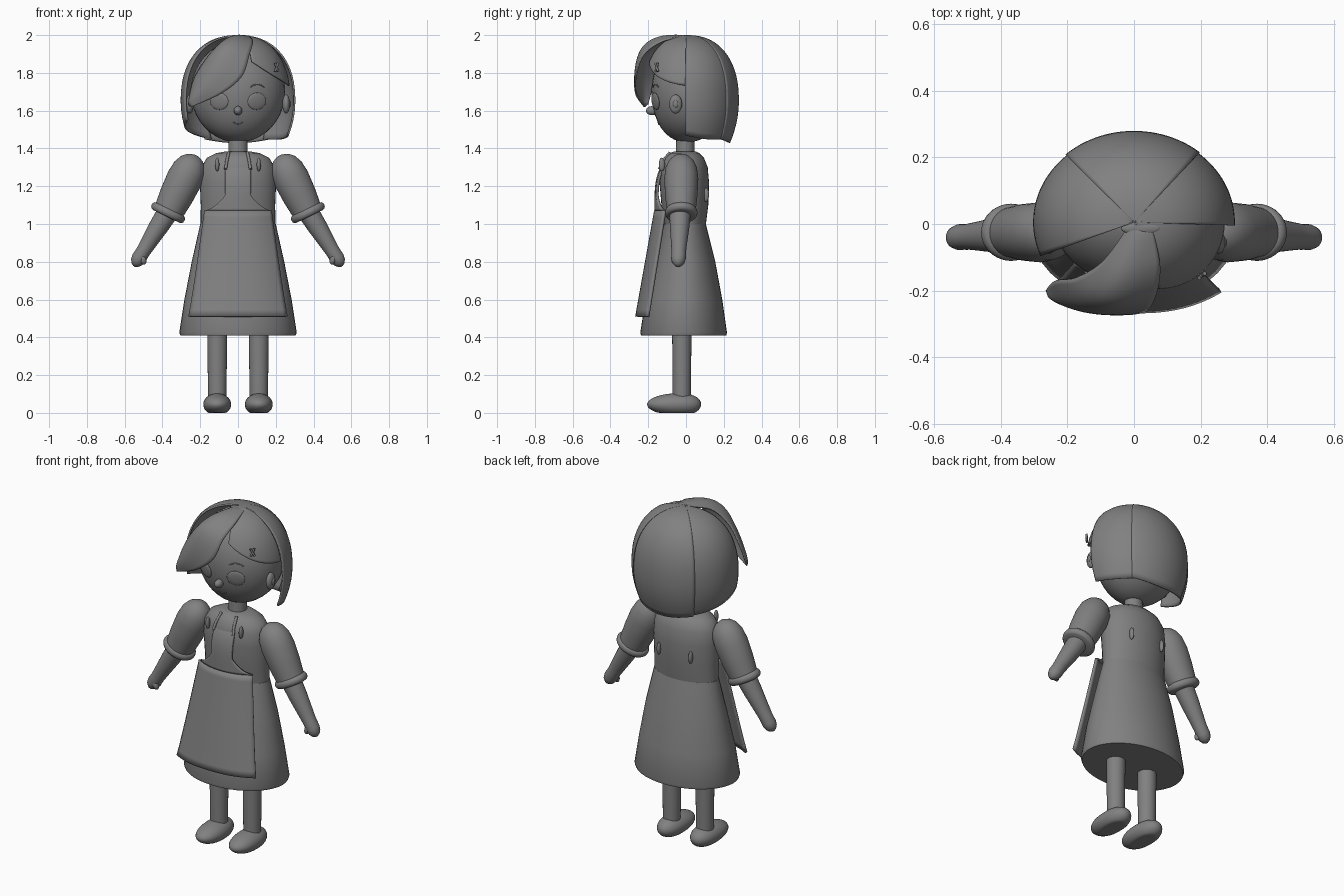
import bpy, bmesh, math
from mathutils import Vector, Matrix

cube = bpy.data.objects.get("Cube")
if cube:
    bpy.data.objects.remove(cube, do_unlink=True)

grey = bpy.data.materials.new("plain_grey")
grey.use_nodes = True
COLOUR = (0.22, 0.22, 0.22, 1)
grey.diffuse_color = COLOUR
grey.node_tree.nodes["Principled BSDF"].inputs["Base Color"].default_value = COLOUR


def finish(name, bm, angle=40):
    bmesh.ops.recalc_face_normals(bm, faces=bm.faces)
    mesh = bpy.data.meshes.new(name)
    bm.to_mesh(mesh)
    bm.free()
    mesh.materials.append(grey)
    ob = bpy.data.objects.new(name, mesh)
    bpy.context.collection.objects.link(ob)
    bpy.ops.object.select_all(action='DESELECT')
    ob.select_set(True)
    bpy.context.view_layer.objects.active = ob
    bpy.ops.object.shade_smooth_by_angle(angle=math.radians(angle))
    return ob


def loft(name, rows, place=Matrix(), n=40):
    """Stacked ellipses: rows of (z, half width, front y, back y), capped."""
    bm = bmesh.new()
    rings = []
    for z, rx, yf, yb in rows:
        ring = []
        for i in range(n):
            a = math.tau * i / n
            p = Vector((rx * math.cos(a), (yf + yb) / 2 + (yb - yf) / 2 * math.sin(a), z))
            ring.append(bm.verts.new(place @ p))
        rings.append(ring)
    for lo, hi in zip(rings, rings[1:]):
        for i in range(n):
            j = (i + 1) % n
            bm.faces.new((lo[i], lo[j], hi[j], hi[i]))
    bm.faces.new(rings[0][::-1])
    bm.faces.new(rings[-1])
    return finish(name, bm)


def ball(name, centre, radii, turn=Matrix(), shape=None):
    bm = bmesh.new()
    bmesh.ops.create_uvsphere(bm, u_segments=32, v_segments=20, radius=1)
    for v in bm.verts:
        if shape:
            v.co = shape(v.co)
        v.co = turn @ Vector(c * r for c, r in zip(v.co, radii)) + Vector(centre)
    return finish(name, bm)


def sheet(name, fn, nu, nv, thick):
    """Thin shell over fn(u, v) with u and v from 0 to 1."""
    bm = bmesh.new()
    grid = [[bm.verts.new(fn(i / nu, j / nv)) for i in range(nu + 1)] for j in range(nv + 1)]
    for j in range(nv):
        for i in range(nu):
            bm.faces.new((grid[j][i], grid[j][i + 1], grid[j + 1][i + 1], grid[j + 1][i]))
    ob = finish(name, bm)
    mod = ob.modifiers.new("thickness", 'SOLIDIFY')
    mod.thickness = thick
    mod.offset = 0
    return ob


def cord(name, points, radius):
    curve = bpy.data.curves.new(name, 'CURVE')
    curve.dimensions = '3D'
    curve.bevel_depth = radius
    curve.use_fill_caps = True
    curve.materials.append(grey)
    line = curve.splines.new('POLY')
    line.points.add(len(points) - 1)
    for p, co in zip(line.points, points):
        p.co = (*co, 1)
    ob = bpy.data.objects.new(name, curve)
    bpy.context.collection.objects.link(ob)


def along(points, t):
    """Smooth point on a path, t from 0 to 1."""
    s = t * (len(points) - 1)
    k = min(int(s), len(points) - 2)
    p = [Vector(points[max(0, min(len(points) - 1, k + d))]) for d in (-1, 0, 1, 2)]
    f = s - k
    return p[1] + 0.5 * f * (p[2] - p[0] + f * (2 * p[0] - 5 * p[1] + 4 * p[2] - p[3]
                             + f * (3 * (p[1] - p[2]) + p[3] - p[0])))


# Dress and neck
loft("skirt", [(0.41, .305, -.238, .213), (0.425, .311, -.242, .217), (0.6, .284, -.215, .192),
               (0.8, .245, -.165, .155), (1.0, .2, -.115, .105)])
loft("bodice", [(.98, .198, -.112, .103), (1.1, .197, -.13, .118), (1.22, .202, -.14, .122),
                (1.3, .195, -.135, .115), (1.35, .165, -.115, .095), (1.375, .115, -.09, .07),
                (1.385, .06, -.06, .05)])
loft("neck", [(1.36, .052, -.055, .045), (1.48, .05, -.05, .045)])


# Apron hanging ahead of the skirt, with a narrow bib
def apron(u, v):
    z = 0.51 + 0.56 * v
    half = 0.26 - 0.085 * v ** 0.9
    s = 2 * u - 1
    front = -0.262 + 0.1 * v
    return (half * s, front + (0.062 - 0.01 * v) * abs(s) ** 2.5, z)


def bib(u, v):
    half = 0.175 - 0.108 * min(1, v * 3) ** 0.6
    s = 2 * u - 1
    return (half * s, -0.160 + 0.04 * v ** 4 + 1.7 * (half * s) ** 2, 1.07 + 0.24 * v)


sheet("apron_skirt", apron, 24, 16, 0.014)
sheet("apron_bib", bib, 16, 20, 0.014)

# Head with a gently narrowed chin
HEAD = Vector((0, 0.03, 1.70))
SIZE = Vector((0.25, 0.213, 0.268))
ball("head", HEAD, SIZE, shape=lambda c: Vector((c.x, c.y - 0.12 * max(0, -c.z) ** 2, c.z)))


def face_y(x, z, out=0.0):
    c = max(-1, min(0, (z - HEAD.z) / SIZE.z))
    r = 1 - (x / SIZE.x) ** 2 - ((z - HEAD.z) / SIZE.z) ** 2
    return HEAD.y - SIZE.y * (math.sqrt(max(0, r)) + 0.12 * c * c) - out


def face_line(name, x0, x1, z, bow, radius):
    pts = []
    for i in range(9):
        t = i / 8
        x = x0 + (x1 - x0) * t
        h = z + bow * (1 - (2 * t - 1) ** 2)
        pts.append((x, face_y(x, h), h))
    cord(name, pts, radius)


ball("nose", (0, -0.178, 1.60), (.022, .034, .024))
face_line("mouth", -.026, .026, 1.54, -.012, .003)

# Mirrored parts
for side, s in (("left", 1), ("right", -1)):
    eye = Vector((s * 0.1, 0, 1.65))
    eye.y = face_y(eye.x, eye.z)
    n = Vector((eye.x / SIZE.x ** 2, (eye.y - HEAD.y) / SIZE.y ** 2, (eye.z - HEAD.z) / SIZE.z ** 2))
    turn = n.to_track_quat('Z', 'Y').to_matrix()
    ball(side + "_eye", eye, (.052, .046, .01), turn)
    face_line(side + "_eyebrow", s * .065, s * .14, 1.725, .014, .003)
    ball(side + "_ear", (s * .255, -.055, 1.635), (.02, .034, .05))
    ball(side + "_ear_inner", (s * .272, -.055, 1.635), (.008, .014, .02))

    # Straps and their buttons
    cord(side + "_strap", [(s * .066, -.14, 1.29), (s * .06, -.125, 1.33), (s * .05, -.085, 1.378)], .008)
    ball(side + "_front_button", (s * .11, -.128, 1.315), (.011, .016, .036))
    ball(side + "_back_button", (s * .105, .106, 1.155), (.011, .016, .036))

    # Sleeve, cuff, forearm and hand
    tilt = Matrix.Rotation(-s * math.radians(26), 4, 'Y')
    cuff = Matrix.Translation((s * .37, -.025, 1.06)) @ tilt
    loft(side + "_sleeve", [(d, r, -r * .95, r * .95) for d, r in
         ((-.01, .078), (.1, .09), (.2, .095), (.26, .088), (.3, .07), (.325, .045), (.338, .01))], cuff)
    loft(side + "_cuff", [(.022 * math.sin(a), .078 + .019 * math.cos(a),
                           -.07 - .016 * math.cos(a), .07 + .016 * math.cos(a))
                          for a in (-1.5, -1, -.5, 0, .5, 1, 1.5)], cuff)
    arm = Matrix.Translation((s * .355, -.03, 1.09)) @ Matrix.Rotation(-s * math.radians(32), 4, 'Y')
    loft(side + "_forearm", [(-d, r, -r - d * .03, r - d * .03) for d, r in
         ((0, .058), (.12, .052), (.22, .043), (.28, .038), (.32, .039), (.345, .033),
          (.362, .02), (.37, .005))], arm)
    ball(side + "_thumb", (s * .503, -.06, .812), (.017, .018, .028),
         Matrix.Rotation(s * .3, 3, 'Y'))

    # Leg and shoe
    loft(side + "_leg", [(.05, .048, -.07, .025), (.5, .054, -.074, .03)],
         Matrix.Translation((s * .11, 0, 0)))
    ball(side + "_shoe", (s * .11, -.063, .045), (.074, .143, .058), shape=lambda c: Vector(
        (c.x, math.copysign(abs(c.y) ** .85, c.y), max(c.z * (1 + .15 * c.y), -.775))))


# Hair panels on a domed surface around the head
def dome(az, z, grow):
    r = (1 - min(1, abs(z - 1.65) / 0.345) ** 2.3) ** (1 / 2.3)
    if z < 1.65:
        r = 1 - 3.6 * (1.65 - z) ** 2
    a = math.radians(az)
    return Vector((.303 * r * grow * math.cos(a), .005 + .27 * r * grow * math.sin(a), z))


def panel(name, az0, az1, low0, low1, grow, dip=0.0):
    def fn(u, v):
        low = low0 + (low1 - low0) * u - dip * math.sin(math.pi * u)
        top = 1.995
        z = low + (top - low) * math.sin(v * math.pi / 2)
        return dome(az0 + (az1 - az0) * u, z, grow)
    sheet(name, fn, 24, 28, 0.01)


panel("back_hair", 50, 132, 1.45, 1.45, 1.0, .02)
panel("left_hair", -2, 58, 1.47, 1.45, .985, .01)
panel("right_hair", 124, 202, 1.45, 1.55, .985, .01)
panel("left_fringe", -72, 5, 1.86, 1.73, .9, .03)

# Large swept fringe lofted between two edges
INNER = [(-.01, 0, 1.992), (-.09, -.11, 1.955), (-.17, -.16, 1.87), (-.235, -.17, 1.76), (-.262, -.2, 1.635)]
OUTER = [(.055, -.015, 1.992), (.078, -.13, 1.965), (.06, -.225, 1.895), (.02, -.265, 1.78),
         (-.09, -.265, 1.69), (-.25, -.22, 1.62)]


def swept(u, v):
    bulge = Vector((-.035, -.04, .035)) * (math.sin(math.pi * u) * math.sin(math.pi * v) ** .7)
    return along(INNER, v).lerp(along(OUTER, v), u) + bulge


sheet("swept_fringe", swept, 16, 28, 0.008)
ball("crown_tuft", (.02, -.012, 1.988), (.06, .022, .012))

# Crossed hair clip
for k, lean in enumerate((-.7, .6)):
    clip = Vector((.205, -.155, 1.83))
    d = Vector((.5 * math.sin(lean), .4 * math.sin(lean), math.cos(lean))) * .028
    cord("hair_clip_%d" % (k + 1), [clip - d, clip + d], .006)
